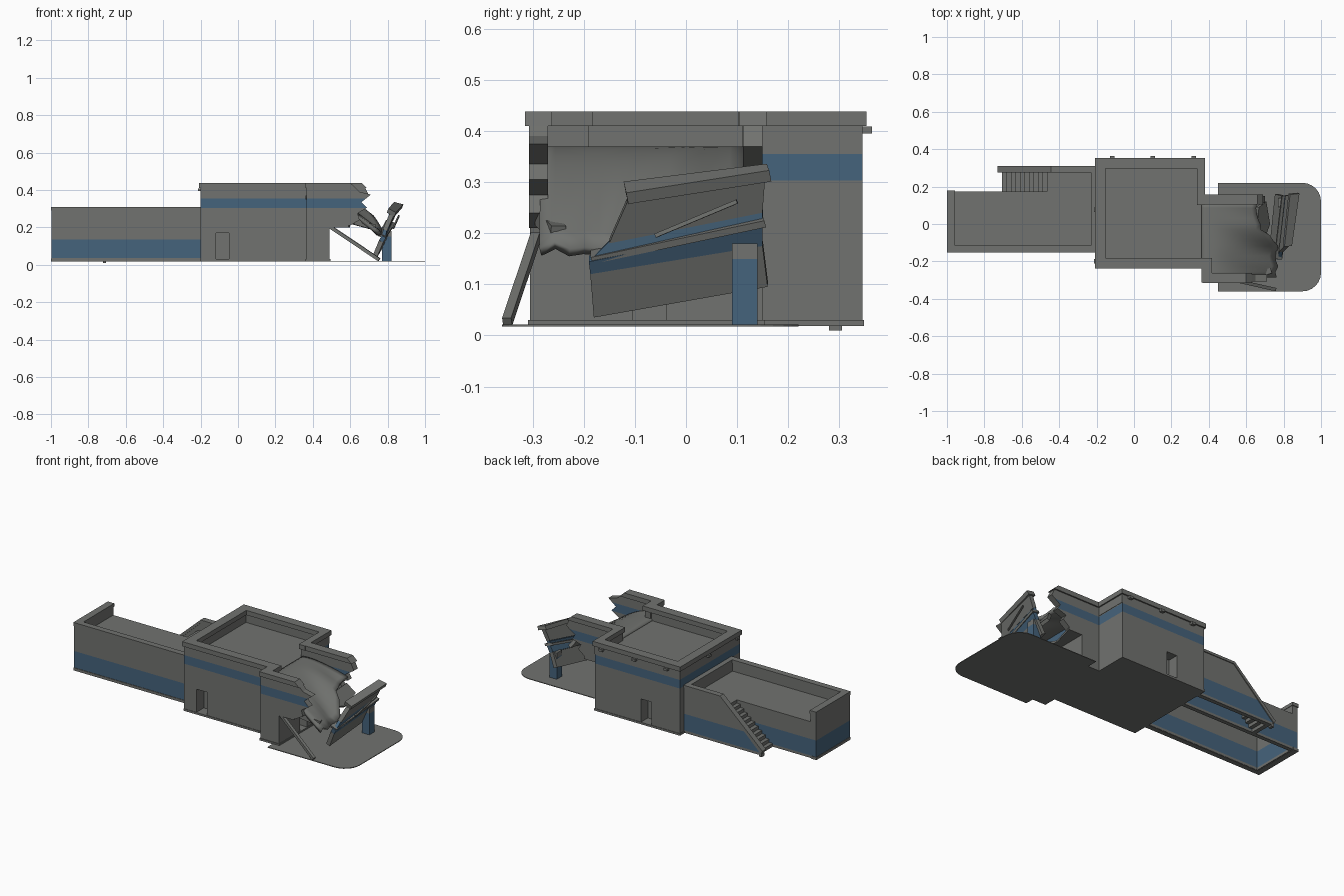
import bpy, bmesh, math, random
from mathutils import Vector

if "Cube" in bpy.data.objects:
    bpy.data.objects.remove(bpy.data.objects["Cube"])
random.seed(4)


def material(name, rgb):
    m = bpy.data.materials.new(name)
    m.diffuse_color = (*rgb, 1)
    m.use_nodes = True
    m.node_tree.nodes["Principled BSDF"].inputs["Base Color"].default_value = m.diffuse_color
    return m


GREY = material("concrete grey", (0.165, 0.17, 0.16))
BLUE = material("faded blue paint", (0.06, 0.125, 0.2))
MAIN_BAND = (0.303, 0.355)
WING_BAND = (0.035, 0.135)


def finish(name, bm, band=None, mats=(GREY, BLUE)):
    """Make an object; faces on upright sides inside the z band turn blue."""
    bmesh.ops.recalc_face_normals(bm, faces=bm.faces[:])
    if band:
        for z in band:
            geom = bm.verts[:] + bm.edges[:] + bm.faces[:]
            bmesh.ops.bisect_plane(bm, geom=geom, plane_co=(0, 0, z), plane_no=(0, 0, 1))
        for f in bm.faces:
            z = f.calc_center_median().z
            if band[0] < z < band[1] and abs(f.normal.z) < 0.5:
                f.material_index = 1
    me = bpy.data.meshes.new(name)
    bm.to_mesh(me)
    bm.free()
    for m in mats:
        me.materials.append(m)
    ob = bpy.data.objects.new(name, me)
    bpy.context.collection.objects.link(ob)
    return ob


def prism(name, pts, axis, a, b, band=None):
    """Extrude a profile: axis 'y' takes (x, z) points, axis 'z' takes (x, y)."""
    bm = bmesh.new()
    put = (lambda p, h: (p[0], h, p[1])) if axis == 'y' else (lambda p, h: (p[0], p[1], h))
    lo = [bm.verts.new(put(p, a)) for p in pts]
    hi = [bm.verts.new(put(p, b)) for p in pts]
    bm.faces.new(lo)
    bm.faces.new(hi)
    for i in range(len(pts)):
        j = (i + 1) % len(pts)
        bm.faces.new((lo[i], lo[j], hi[j], hi[i]))
    return finish(name, bm, band)


def box(name, x, y, z, band=None):
    return prism(name, [(x[0], y[0]), (x[1], y[0]), (x[1], y[1]), (x[0], y[1])], 'z', z[0], z[1], band)


def slab(name, pts, thick, mat=GREY):
    """Flat plate through the given corners."""
    bm = bmesh.new()
    bm.faces.new([bm.verts.new(p) for p in pts])
    ob = finish(name, bm, None, (mat,))
    s = ob.modifiers.new("thickness", 'SOLIDIFY')
    s.thickness, s.offset = thick, 0
    return ob


def beam(name, a, b, w, mat=GREY):
    a, b = Vector(a), Vector(b)
    d = (b - a).normalized()
    s = d.cross(Vector((0, 0, 1))).normalized() * w / 2
    return slab(name, [a - s, a + s, b + s, b - s], w, mat)


# Main block with doorways
main = box("main_block", (-0.2, 0.37), (-0.23, 0.345), (0.02, 0.36), MAIN_BAND)
lower = box("east_ground_room", (0.365, 0.49), (-0.305, 0.15), (0.02, 0.21))
box("east_inner_wall", (0.365, 0.43), (-0.305, 0.15), (0.21, 0.36), MAIN_BAND)
for label, target, x, y in (("front_door", main, (-0.118, -0.048), (-0.3, -0.16)),
                            ("back_door", main, (-0.01, 0.06), (0.28, 0.4)),
                            ("east_door", lower, (0.43, 0.55), (-0.105, -0.038))):
    cut = box(label + "_cutter", x, y, (0.03, 0.17))
    cut.hide_render = True
    cut.hide_viewport = True
    m = target.modifiers.new(label, 'BOOLEAN')
    m.object, m.operation, m.solver = cut, 'DIFFERENCE', 'EXACT'

# Parapet strips with overhanging caps
parapets = {"west": ((-0.2, -0.16), (-0.23, 0.345)), "north": ((-0.2, 0.37), (0.305, 0.345)),
            "south": ((-0.2, 0.365), (-0.23, -0.19)), "east": ((0.345, 0.372), (0.11, 0.345)),
            "step": ((0.37, 0.41), (-0.305, -0.19))}
for n, (x, y) in parapets.items():
    box("parapet_" + n, x, y, (0.36, 0.41))
    box("parapet_cap_" + n, (x[0] - 0.008, x[1] + 0.008), (y[0] - 0.008, y[1] + 0.008), (0.41, 0.438))

# Broken east wing walls
prism("east_front_wall", [(0.366, 0.21), (0.6, 0.21), (0.65, 0.24), (0.64, 0.275), (0.69, 0.305), (0.66, 0.335),
      (0.71, 0.375), (0.65, 0.39), (0.63, 0.41), (0.366, 0.41)], 'y', -0.307, -0.27, MAIN_BAND)
prism("east_front_cap", [(0.366, 0.41), (0.63, 0.41), (0.6, 0.438), (0.366, 0.438)], 'y', -0.315, -0.262)
prism("east_back_wall", [(0.37, 0.21), (0.57, 0.21), (0.62, 0.25), (0.6, 0.28), (0.66, 0.30), (0.64, 0.33),
      (0.7, 0.37), (0.68, 0.41), (0.37, 0.41)], 'y', 0.112, 0.15, MAIN_BAND)
prism("east_back_cap", [(0.37, 0.41), (0.69, 0.41), (0.66, 0.438), (0.37, 0.438)], 'y', 0.104, 0.158)
prism("upper_floor", [(0.45, -0.305), (0.59, -0.305), (0.55, -0.2), (0.6, -0.1), (0.54, 0.0), (0.58, 0.15),
      (0.45, 0.15)], 'z', 0.2, 0.212)

# Sagging roof sheet with a torn edge
bm = bmesh.new()
NX, NY = 12, 14
rows = []
for j in range(NY + 1):
    y = -0.285 + 0.4 * j / NY
    front = min(1, max(0, (0.0 - y) / 0.15))
    end = 0.67 + 0.1 * front + random.uniform(-0.025, 0.025)
    row = []
    for i in range(NX + 1):
        x = 0.36 + (end - 0.36) * i / NX
        t = max(0, (x - 0.42) / 0.33)
        z = 0.36 - t ** 1.6 * (0.09 + 0.1 * front) + 0.008 * t * math.sin(y * 40 + x * 15)
        row.append(bm.verts.new((x, y, z)))
    rows.append(row)
for j in range(NY):
    for i in range(NX):
        bm.faces.new((rows[j][i], rows[j][i + 1], rows[j + 1][i + 1], rows[j + 1][i])).smooth = True
roof = finish("sagging_roof", bm)
m = roof.modifiers.new("thickness", 'SOLIDIFY')
m.thickness, m.offset = 0.02, 0

# Fallen facade: lower panel, blue stripe, ledge, upper panel, top rail
slab("fallen_lower_panel", [(0.73, -0.18, 0.04), (0.765, 0.16, 0.10), (0.80, 0.15, 0.18), (0.765, -0.187, 0.125)], 0.025)
slab("fallen_blue_stripe", [(0.765, -0.187, 0.125), (0.80, 0.15, 0.18), (0.82, 0.15, 0.22), (0.78, -0.19, 0.15)], 0.025, BLUE)
slab("fallen_ledge", [(0.75, -0.185, 0.16), (0.79, 0.15, 0.233), (0.84, 0.155, 0.218), (0.79, -0.185, 0.146)], 0.014)
slab("fallen_upper_stripe", [(0.78, -0.18, 0.155), (0.815, 0.15, 0.225), (0.82, 0.15, 0.245), (0.785, -0.15, 0.185)], 0.02, BLUE)
slab("fallen_upper_panel", [(0.785, -0.15, 0.185), (0.82, 0.15, 0.245), (0.85, 0.155, 0.31), (0.82, -0.115, 0.265)], 0.025)
slab("fallen_top_rail", [(0.80, -0.12, 0.29), (0.83, 0.16, 0.325), (0.88, 0.165, 0.312), (0.84, -0.115, 0.268)], 0.024)
slab("hanging_chunk", [(0.65, -0.05, 0.27), (0.66, 0.09, 0.29), (0.70, 0.12, 0.23), (0.72, 0.0, 0.2), (0.69, -0.08, 0.22)], 0.02)
beam("bent_pipe", (0.83, -0.06, 0.195), (0.86, 0.1, 0.262), 0.008)
beam("fallen_beam", (0.49, -0.29, 0.205), (0.755, -0.35, 0.027), 0.018)
beam("splinter", (0.62, -0.28, 0.23), (0.73, -0.25, 0.2), 0.03)

# Standing pillar and forecourt slab
box("pillar", (0.77, 0.82), (0.09, 0.14), (0.02, 0.18), (0.021, 0.15))
court = [(0.45, 0.22), (0.45, -0.36)]
for cy, a0 in ((-0.26, -90), (0.12, 0)):
    for k in range(7):
        a = math.radians(a0 + 15 * k)
        court.append((0.9 + 0.1 * math.cos(a), cy + 0.1 * math.sin(a)))
prism("forecourt", court, 'z', 0.017, 0.021)

# Long west wing, open underneath
box("wing_front_wall", (-0.997, -0.2), (-0.147, -0.118), (0.02, 0.29), WING_BAND)
box("wing_end_wall", (-0.997, -0.96), (-0.147, 0.175), (0.02, 0.29), WING_BAND)
box("wing_back_wall", (-0.96, -0.2), (0.15, 0.175), (0.02, 0.24), WING_BAND)
box("wing_roof", (-0.98, -0.2), (-0.13, 0.175), (0.225, 0.24))
box("wing_front_cap", (-1.0, -0.2), (-0.152, -0.115), (0.29, 0.31))
box("wing_end_cap", (-1.0, -0.957), (-0.152, 0.18), (0.29, 0.31))
box("wing_inner_curb", (-0.23, -0.2), (-0.12, 0.28), (0.24, 0.31))

# Outside stair with guard wall
box("stair_landing", (-0.44, -0.2), (0.175, 0.28), (0.225, 0.24))
prism("stair_guard", [(-0.2, 0.02), (-0.71, 0.02), (-0.72, 0.05), (-0.44, 0.3), (-0.2, 0.3)], 'y', 0.28, 0.305, WING_BAND)
prism("stair_guard_cap", [(-0.2, 0.295), (-0.44, 0.295), (-0.72, 0.03), (-0.73, 0.05), (-0.445, 0.31), (-0.2, 0.31)],
      'y', 0.275, 0.31)
STEPS = 11
for i in range(STEPS):
    x, z = -0.705 + 0.265 * i / STEPS, 0.02 + 0.22 * (i + 1) / STEPS
    box("stair_step", (x, x + 0.026), (0.175, 0.28), (z - 0.02, z))
box("stair_foot", (-0.722, -0.705), (0.28, 0.305), (0.01, 0.03))

# Plinth trims and roof drains
for n, x, y in (("main", (-0.203, 0.373), (-0.233, 0.348)), ("east", (0.36, 0.494), (-0.309, 0.154))):
    box("plinth_" + n, x, y, (0.018, 0.03))
box("plinth_wing_front", (-1.0, -0.2), (-0.15, -0.12), (0.018, 0.034))
box("plinth_wing_end", (-1.0, -0.965), (-0.15, 0.178), (0.018, 0.034))
for x in (-0.115, 0.1, 0.32):
    box("roof_drain", (x - 0.012, x + 0.012), (0.34, 0.364), (0.395, 0.409))
for y in (0.075, -0.2):
    box("roof_drain", (-0.215, -0.19), (y - 0.012, y + 0.012), (0.395, 0.409))
